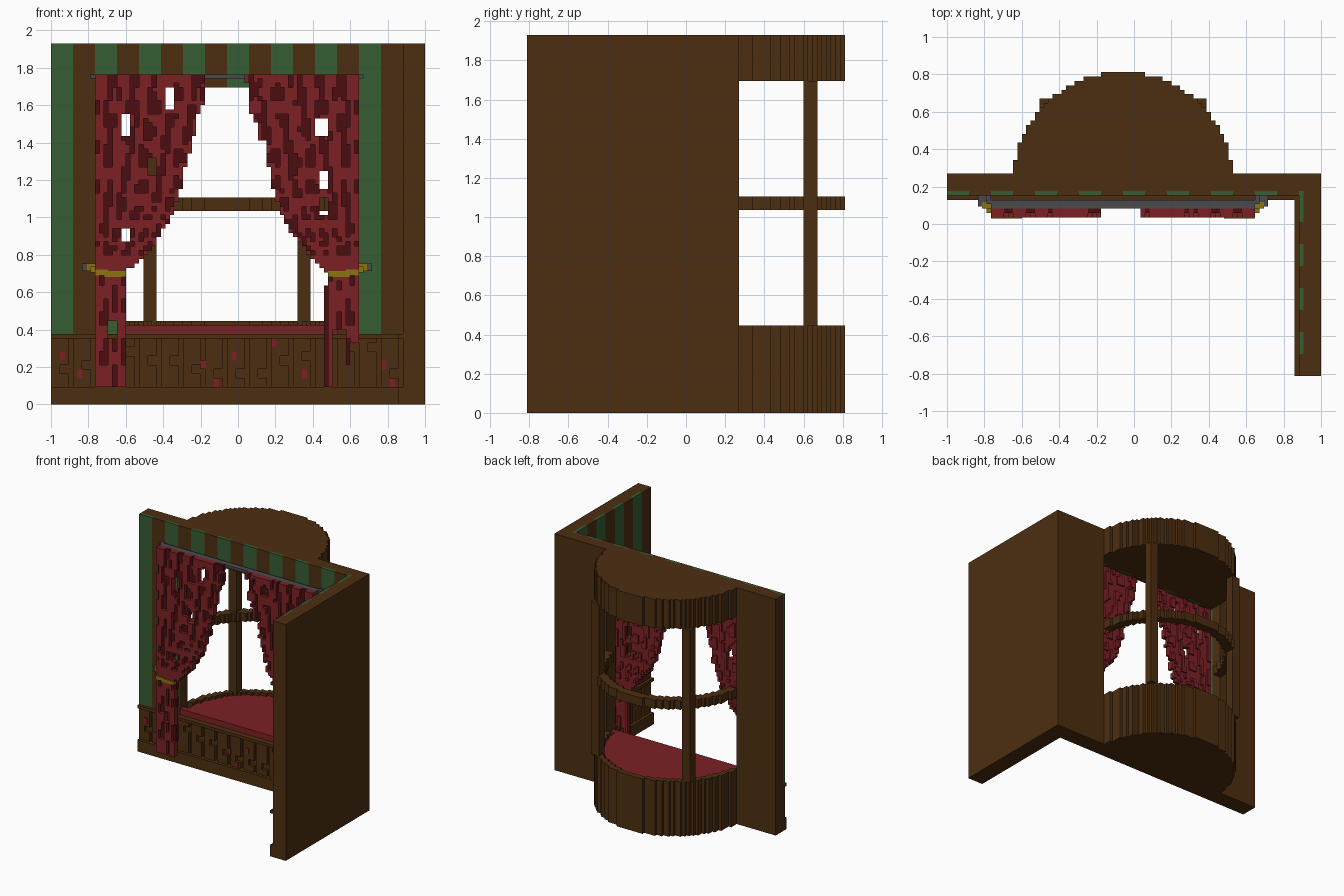
import bpy, bmesh, math, random

cube = bpy.data.objects.get("Cube")
if cube:
    bpy.data.objects.remove(cube, do_unlink=True)

random.seed(4)
V = 2 / 85            # size of one block
NX, NY = 85, 69       # footprint in blocks
MID = 40              # bay window axis, in blocks

COLOURS = {
    "brown wood": (0.073, 0.0275, 0.0055),
    "curtain red": (0.2, 0.0145, 0.017),
    "dark fold red": (0.07, 0.0042, 0.005),
    "wallpaper green": (0.038, 0.112, 0.034),
    "rail grey": (0.068, 0.068, 0.074),
    "tie gold": (0.26, 0.176, 0.005),
}
NAMES = list(COLOURS)
WOOD, RED, DARK, GREEN, GREY, GOLD = range(6)
MATS = []
for name, rgb in COLOURS.items():
    m = bpy.data.materials.new(name)
    m.use_nodes = True
    m.diffuse_color = (*rgb, 1)
    bsdf = m.node_tree.nodes["Principled BSDF"]
    bsdf.inputs["Base Color"].default_value = (*rgb, 1)
    bsdf.inputs["Roughness"].default_value = 0.8
    MATS.append(m)


def part(name, boxes):
    """One object from boxes (x0, x1, y0, y1, z0, z1, colour) in block units."""
    bm = bmesh.new()
    used = sorted({b[6] for b in boxes})
    for x0, x1, y0, y1, z0, z1, col in boxes:
        made = bmesh.ops.create_cube(bm, size=1)["verts"]
        for v in made:
            v.co.x = ((x1 if v.co.x > 0 else x0) - NX / 2) * V
            v.co.y = ((y1 if v.co.y > 0 else y0) - NY / 2) * V
            v.co.z = (z1 if v.co.z > 0 else z0) * V
        for f in {f for v in made for f in v.link_faces}:
            f.material_index = used.index(col)
    mesh = bpy.data.meshes.new(name)
    bm.to_mesh(mesh)
    bm.free()
    for c in used:
        mesh.materials.append(MATS[c])
    obj = bpy.data.objects.new(name, mesh)
    bpy.context.collection.objects.link(obj)
    return obj


def mirror(boxes):
    return [(2 * MID - b[1], 2 * MID - b[0], *b[2:]) for b in boxes]


# Walls
part("window_wall", [
    (0, 15, 42, 46, 0, 82, WOOD), (65, 85, 42, 46, 0, 82, WOOD),
    (15, 65, 42, 46, 0, 16, WOOD), (15, 65, 42, 46, 72, 82, WOOD)])
part("side_wall", [(81, 85, 0, 42, 0, 82, WOOD)])

# Striped wallpaper on both walls
paper = []
for i in range(16):
    bottom = 72 if 3 <= i < 13 else 16
    paper.append((5 * i, 5 * i + 5, 41, 42, bottom, 82, WOOD if i % 2 else GREEN))
part("window_wall_wallpaper", paper)
part("side_wall_wallpaper", [
    (80, 81, 5 * i, 5 * i + 5 + (i == 7) * 2, 16, 82, GREEN if i % 2 else WOOD)
    for i in range(8)])

# Wainscot planks, separated by grooves, with the odd chipped-out block
planks, side_planks = [], []
for i in range(16):
    chip = random.randint(6, 12)
    for a, b, z0, z1 in ((0, 4, 4, chip), (0, 2, chip, chip + 2), (0, 4, chip + 2, 15)):
        planks.append((5 * i + a, 5 * i + b, 41, 42, z0, z1, WOOD))
        if i < 8:
            side_planks.append((80, 81, 5 * i + a, 5 * i + b, z0, z1, WOOD))
part("window_wall_planks", planks)
part("side_wall_planks", side_planks)
part("baseboard", [(0, 81, 40, 42, 0, 4, WOOD), (79, 81, 0, 40, 0, 4, WOOD)])
part("chair_rail", [(0, 80, 40, 42, 15, 16, WOOD), (79, 81, 0, 40, 15, 16, WOOD)])
spots = ((2, 10), (6, 6), (34, 8), (37, 4), (41, 10), (50, 13), (57, 6), (75, 8), (77, 4))
part("wainscot_spots", [(x, x + 1.2, 40.7, 41, z, z + 2, RED) for x, z in spots])


# Round bay, built as stepped columns
def depth(r, x):
    d = abs(x + 0.5 - MID)
    return round(math.sqrt(r * r - d * d)) if d < r else 0


def bay(z0, z1, r_out=25, r_in=0, col=WOOD, y_start=46):
    out = []
    for x in range(MID - 25, MID + 25):
        y0 = max(y_start, 44 + depth(r_in, x)) if r_in else y_start
        y1 = 44 + depth(r_out, x)
        if y1 > y0:
            out.append((x, x + 1, y0, y1, z0, z1, col))
    return out


part("bay_roof", bay(72, 82))
part("bay_base", bay(0, 16))
part("bay_sill", bay(16, 19, 25, 23))
part("bay_middle_rail", bay(44, 47, 25, 22))
part("seat_cushion", bay(16, 18, 23, 0, RED, 42))
posts = [(21, 24, 60, 63, 19, 72, WOOD)]
part("bay_posts", posts + mirror(posts))

# Curtain pole
part("curtain_rail", [(10, 70, 38, 40, 74, 75, GREY), (9, 10, 39, 41, 74, 75, GREY),
                      (70, 71, 39, 41, 74, 75, GREY)])

# Curtains: (height, width) of the inner edge, in blocks
EDGE = [(4, 7.6), (25, 7.6), (29, 6.6), (30, 7.5), (32, 9.5), (36, 13.2), (40, 16.2),
        (45, 18), (49, 19.6), (57, 21), (64, 23.5), (70, 25), (75, 26)]


def width(z):
    for (za, wa), (zb, wb) in zip(EDGE, EDGE[1:]):
        if za <= z <= zb:
            return wa + (wb - wa) * (z - za) / (zb - za)
    return EDGE[-1][1]


def curtain(holes, hem):
    """Columns of blocks: proud bright folds with dark recesses between them."""
    boxes = []
    for i in range(26):
        x = 10 + i
        ragged = random.choice((-0.5, 0, 0, 0.4))
        start, kind = None, None
        for z in range(4, 76):
            k = None
            w = width(min(z + 0.5, 75)) + ragged
            cut = any(a <= x < b and c <= z < d for a, b, c, d in holes)
            if z < 75 and i + 0.5 < w and z >= hem(i) and not cut:
                n = 5.2 if z > 36 else 3
                wobble = 0.16 * math.sin((z // 3) * 1.9 + i * 2.3)
                phase = ((i + 0.5) / w * n + wobble) % 1
                k = RED if phase < 0.62 or 30 <= z < 34 else DARK
            if k != kind:
                if kind == RED:
                    boxes.append((x, x + 1, 36, 38, start, z, RED))
                elif kind == DARK:
                    boxes.append((x, x + 1, 37, 38, start, z, DARK))
                    boxes.append((x, x + 1, 38, 38.6, start, min(z, 74), RED))
                start, kind = z, k
    return boxes


left_holes = [(16, 18, 61, 66), (26, 28, 67, 72), (16, 18, 37, 40),
              (22, 24, 52, 56), (13, 15, 15, 19)]
right_holes = [(17, 20, 61, 65), (17, 19, 49, 53), (17, 19, 43, 47)]


def right_hem(i):
    return 14 if i < 2 else 9 if i == 2 else 17 if i < 6 else 4


part("right_curtain", curtain(left_holes, lambda i: 4))
part("left_curtain", mirror(curtain(right_holes, right_hem)))

# Tie-backs and their wall hooks
tie = [(8, 10, 38, 39.5, 30.3, 32, GOLD), (9, 11, 37, 38.5, 30, 31.3, GOLD),
       (10, 13, 35.8, 37.5, 29.3, 30.6, GOLD), (12, 17, 35.8, 38.7, 29, 30.3, GOLD)]
hook = [(7, 9, 39, 41, 30.3, 32, GREY), (7, 8, 38.5, 39, 30.3, 32, GREY)]
part("right_tie_back", tie)
part("left_tie_back", mirror(tie))
part("right_hook", hook)
part("left_hook", mirror(hook))
